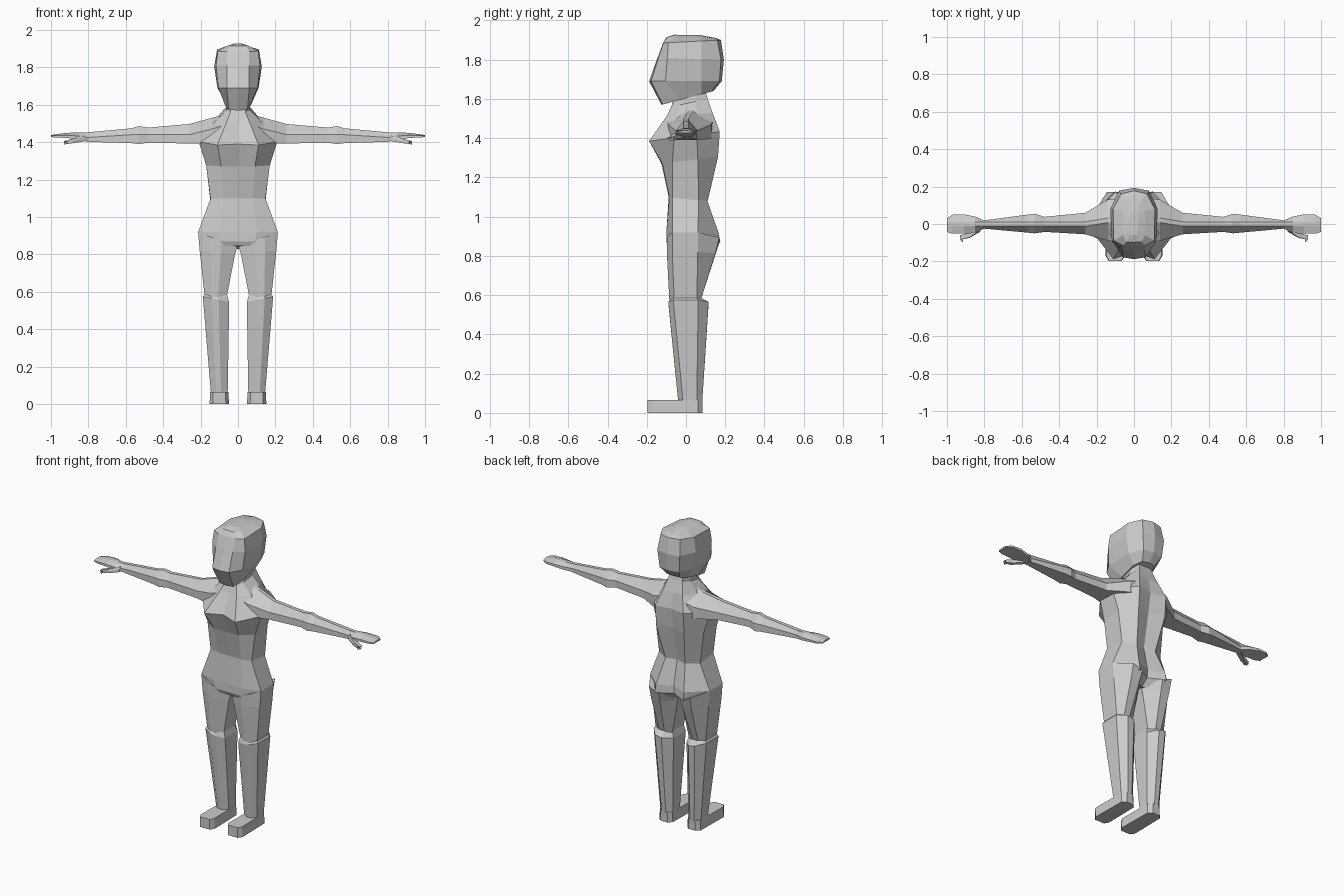
import bpy, bmesh

skin = bpy.data.materials.new("plain_grey")
skin.diffuse_color = (0.6, 0.6, 0.6, 1)


def loft(name, rings, flip=1):
    """Skin equal-length closed rings of 3D points, capped at both ends."""
    bm = bmesh.new()
    loops = [[bm.verts.new((x * flip, y, z)) for x, y, z in r] for r in rings]
    n = len(loops[0])
    for a, b in zip(loops, loops[1:]):
        for i in range(n):
            j = (i + 1) % n
            bm.faces.new((a[i], a[j], b[j], b[i]))
    bm.faces.new(loops[0])
    bm.faces.new(loops[-1])
    bmesh.ops.recalc_face_normals(bm, faces=bm.faces)
    me = bpy.data.meshes.new(name)
    bm.to_mesh(me)
    bm.free()
    me.materials.append(skin)
    ob = bpy.data.objects.new(name, me)
    bpy.context.collection.objects.link(ob)
    return ob


def sym(zf, zb, half):
    """Ring mirrored in x; height runs from zf at the front to zb at the back."""
    y0, y1 = half[0][1], half[-1][1]
    pts = half + [(-x, y) for x, y in half[-2:0:-1]]
    return [(x, y, zf + (zb - zf) * (y - y0) / (y1 - y0)) for x, y in pts]


def limb(z, x0, x1, yf, yb, sf, sb, ztop=None):
    """Eight-sided leg ring: front panel, side panels from sf to sb, back panel.
    ztop lifts the outer side."""
    w = x1 - x0
    zo = z if ztop is None else ztop
    pts = [(x0, sf), (x0 + .4 * w, yf), (x0 + .68 * w, yf), (x1, sf),
           (x1, sb), (x0 + .68 * w, yb), (x0 + .35 * w, yb), (x0, sb)]
    return [(x, y, z + (zo - z) * (x - x0) / w) for x, y in pts]


def arm(x, yf, yb, zb, zm, zt, ym=0.0):
    """Arm ring: flat underside, upright sides, narrow ridge on top."""
    return [(x, yf, zb), (x, yf, zm), (x, ym - .012, zt),
            (x, ym + .012, zt), (x, yb, zm), (x, yb, zb)]


# Torso, from crotch to neck
loft("torso", [
    sym(.845, .83, [(0, -.085), (.07, -.09), (.12, -.07), (.12, .06), (.07, .12), (0, .07)]),
    sym(.87, .87, [(0, -.098), (.09, -.10), (.195, -.07), (.195, .06), (.10, .175), (0, .12)]),
    sym(.92, .92, [(0, -.098), (.10, -.10), (.213, -.07), (.213, .06), (.10, .165), (0, .125)]),
    sym(1.10, 1.08, [(0, -.088), (.08, -.085), (.147, -.07), (.147, .065), (.07, .11), (0, .09)]),
    sym(1.27, 1.30, [(0, -.125), (.09, -.12), (.17, -.07), (.17, .06), (.10, .163), (0, .13)]),
    sym(1.39, 1.43, [(0, -.15), (.11, -.188), (.21, -.06), (.21, .055), (.10, .172), (0, .15)]),
    sym(1.51, 1.53, [(0, -.095), (.06, -.10), (.12, -.05), (.12, .055), (.07, .135), (0, .135)]),
    sym(1.56, 1.60, [(0, -.075), (.04, -.075), (.06, -.03), (.065, .05), (.05, .11), (0, .11)]),
    sym(1.62, 1.68, [(0, -.06), (.035, -.055), (.055, -.02), (.06, .05), (.045, .09), (0, .09)]),
])

# Head
loft("head", [
    sym(1.57, 1.64, [(0, -.125), (.05, -.118), (.068, -.03), (.07, .08), (.045, .13), (0, .14)]),
    sym(1.69, 1.69, [(0, -.188), (.06, -.178), (.105, -.105), (.11, .08), (.07, .17), (0, .182)]),
    sym(1.81, 1.80, [(0, -.145), (.06, -.14), (.118, -.095), (.127, .08), (.08, .178), (0, .193)]),
    sym(1.885, 1.90, [(0, -.117), (.06, -.115), (.108, -.09), (.112, .08), (.07, .16), (0, .178)]),
    sym(1.915, 1.91, [(0, -.098), (.04, -.095), (.06, -.06), (.06, .07), (.04, .13), (0, .155)]),
    sym(1.927, 1.925, [(0, -.06), (.015, -.055), (.022, -.03), (.022, .03), (.015, .06), (0, .07)]),
])

for side, s in (("left", 1), ("right", -1)):
    # Arm, from inside the chest to the wrist, with a small step at the elbow
    loft(side + "_arm", [
        arm(.05, -.10, .14, 1.395, 1.50, 1.555, .03),
        arm(.14, -.09, .13, 1.395, 1.47, 1.53, .02),
        arm(.26, -.055, .06, 1.393, 1.44, 1.497),
        arm(.48, -.042, .038, 1.397, 1.44, 1.478),
        arm(.53, -.05, .055, 1.39, 1.44, 1.486),
        arm(.57, -.046, .05, 1.395, 1.44, 1.474),
        arm(.81, -.024, .018, 1.402, 1.425, 1.452),
    ], s)
    # Hand and thumb
    loft(side + "_hand", [
        arm(.80, -.024, .018, 1.403, 1.425, 1.45),
        arm(.85, -.048, .04, 1.412, 1.432, 1.452),
        arm(.91, -.052, .052, 1.422, 1.437, 1.45),
        arm(.97, -.052, .05, 1.425, 1.436, 1.443),
        arm(1.0, -.042, .03, 1.427, 1.433, 1.438),
    ], s)
    loft(side + "_thumb", [
        arm(.82, -.04, -.005, 1.405, 1.42, 1.435, -.02),
        arm(.88, -.075, -.045, 1.395, 1.407, 1.42, -.06),
        arm(.93, -.08, -.065, 1.388, 1.396, 1.405, -.072),
        arm(.915, -.092, -.08, 1.39, 1.397, 1.403, -.086),
    ], s)
    # Thigh
    loft(side + "_thigh", [
        limb(.84, .003, .213, -.098, .17, -.07, .06, .92),
        limb(.80, .016, .205, -.097, .15, -.07, .06, .82),
        limb(.575, .06, .178, -.085, .075, -.06, .055),
    ], s)
    # Lower leg, flaring out below the knee
    loft(side + "_lower_leg", [
        limb(.59, .06, .175, -.075, .07, -.06, .05),
        limb(.545, .047, .188, -.09, .115, -.065, .062, .575),
        limb(.06, .055, .145, -.04, .083, -.015, .055),
    ], s)
    # Foot with clipped toe and heel corners
    sole = [(.052, .06), (.048, -.17), (.065, -.197), (.135, -.197),
            (.152, -.17), (.148, .06), (.125, .083), (.075, .083)]
    loft(side + "_foot", [
        [(x, y, 0) for x, y in sole],
        [(.1 + (x - .1) * .93, y, .065) for x, y in sole],
    ], s)
